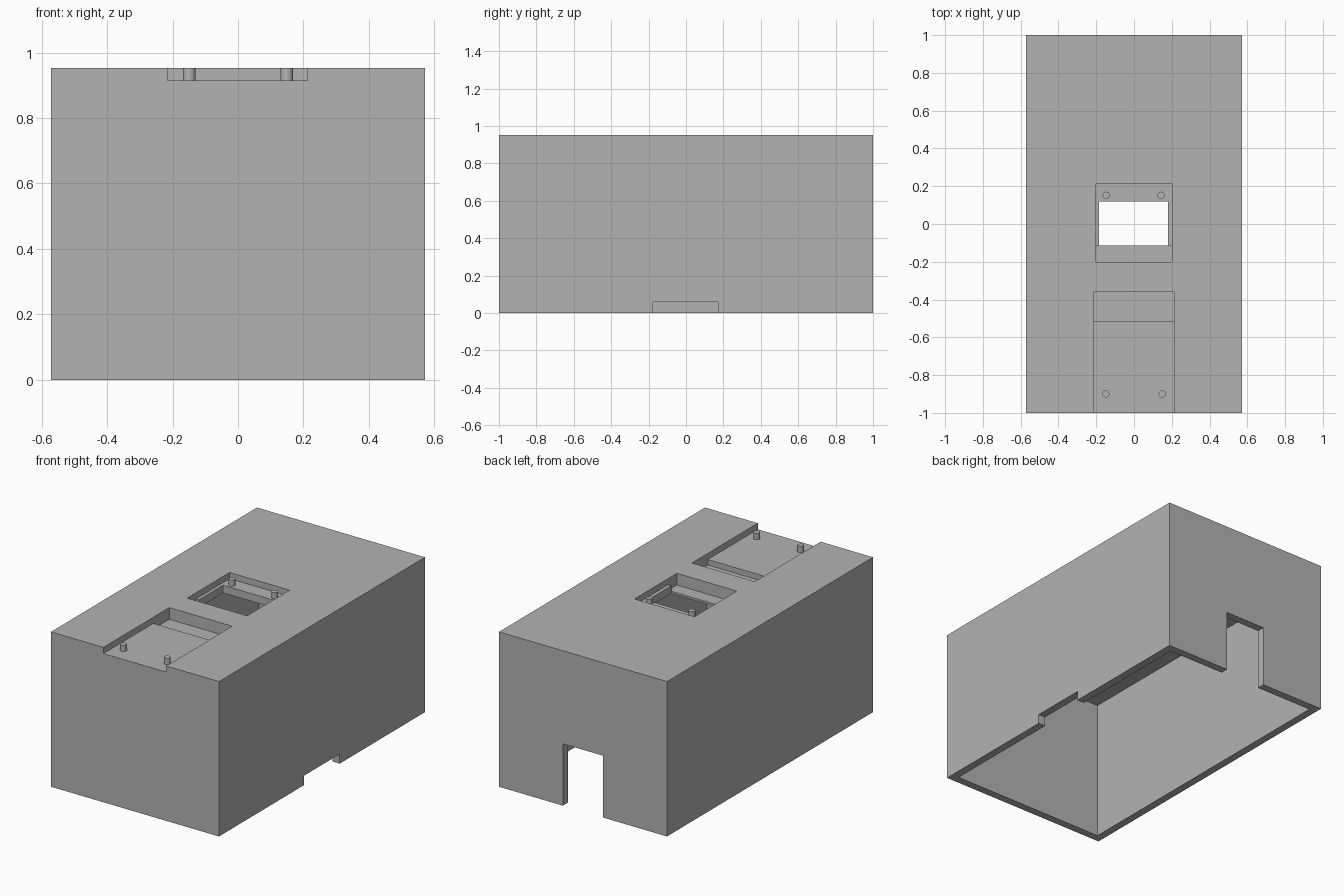
import bpy
import bmesh
from mathutils import Matrix, Vector

cube = bpy.data.objects.get("Cube")
if cube:
    bpy.data.objects.remove(cube, do_unlink=True)

HX, HY, TOP = 0.571, 1.0, 0.952   # half width, half length, height
WALL, CEILING = 0.048, 0.867      # wall thickness, underside of the roof
SHELF, DEEP = 0.914, 0.88         # pocket floor levels
OUT = 0.1                         # cutter overshoot

grey = bpy.data.materials.new("plain grey")
grey.use_nodes = True
grey.diffuse_color = (0.45, 0.45, 0.45, 1)
grey.node_tree.nodes["Principled BSDF"].inputs["Base Color"].default_value = grey.diffuse_color


def add_object(name, bm):
    mesh = bpy.data.meshes.new(name)
    bm.to_mesh(mesh)
    bm.free()
    mesh.materials.append(grey)
    obj = bpy.data.objects.new(name, mesh)
    bpy.context.collection.objects.link(obj)
    return obj


def box(name, low, high):
    low, high = Vector(low), Vector(high)
    bm = bmesh.new()
    place = Matrix.Translation((low + high) / 2) @ Matrix.Diagonal((*(high - low), 1))
    bmesh.ops.create_cube(bm, size=1, matrix=place)
    return add_object(name, bm)


def cut(target, name, low, high):
    cutter = box(name, low, high)
    cutter.hide_render = True
    mod = target.modifiers.new(name, 'BOOLEAN')
    mod.operation = 'DIFFERENCE'
    mod.solver = 'EXACT'
    mod.object = cutter
    bpy.context.view_layer.objects.active = target
    bpy.ops.object.modifier_apply(modifier=mod.name)
    bpy.data.objects.remove(cutter, do_unlink=True)


def peg(name, x, y):
    bm = bmesh.new()
    base = SHELF - 0.004
    bmesh.ops.create_cone(bm, cap_ends=True, segments=32, radius1=0.019, radius2=0.019,
                          depth=TOP - base,
                          matrix=Matrix.Translation((x, y, (TOP + base) / 2)))
    obj = add_object(name, bm)
    bpy.ops.object.select_all(action='DESELECT')
    obj.select_set(True)
    bpy.context.view_layer.objects.active = obj
    bpy.ops.object.shade_smooth_by_angle()


# Hollow cover, open underneath
cover = box("cover", (-HX, -HY, 0), (HX, HY, TOP))
cut(cover, "cavity", (WALL - HX, WALL - HY, -OUT), (HX - WALL, HY - WALL, CEILING))

# Doorway in the back wall and low notch in one side wall
cut(cover, "doorway", (-0.137, HY - WALL - 0.02, -OUT), (0.137, HY + OUT, 0.38))
cut(cover, "side_notch", (HX - WALL - 0.02, -0.176, -OUT), (HX + OUT, 0.172, 0.058))

# Front pocket, open at the front edge, with a deeper channel at its rear
cut(cover, "front_pocket", (-0.215, -HY - OUT, SHELF), (0.212, -0.36, TOP + OUT))
cut(cover, "front_channel", (-0.215, -0.515, DEEP), (0.212, -0.36, TOP + OUT))

# Middle pocket with a deeper front channel and a window through the roof
cut(cover, "middle_pocket", (-0.205, -0.2, SHELF), (0.202, 0.212, TOP + OUT))
cut(cover, "middle_channel", (-0.205, -0.2, DEEP), (0.202, -0.115, TOP + OUT))
cut(cover, "window", (-0.185, -0.115, CEILING - OUT), (0.18, 0.12, TOP + OUT))

# Locating pegs
for side, s in (("left", 1), ("right", -1)):
    peg("front_peg_" + side, s * 0.149, -0.9)
    peg("middle_peg_" + side, s * 0.145 - 0.002, 0.152)
